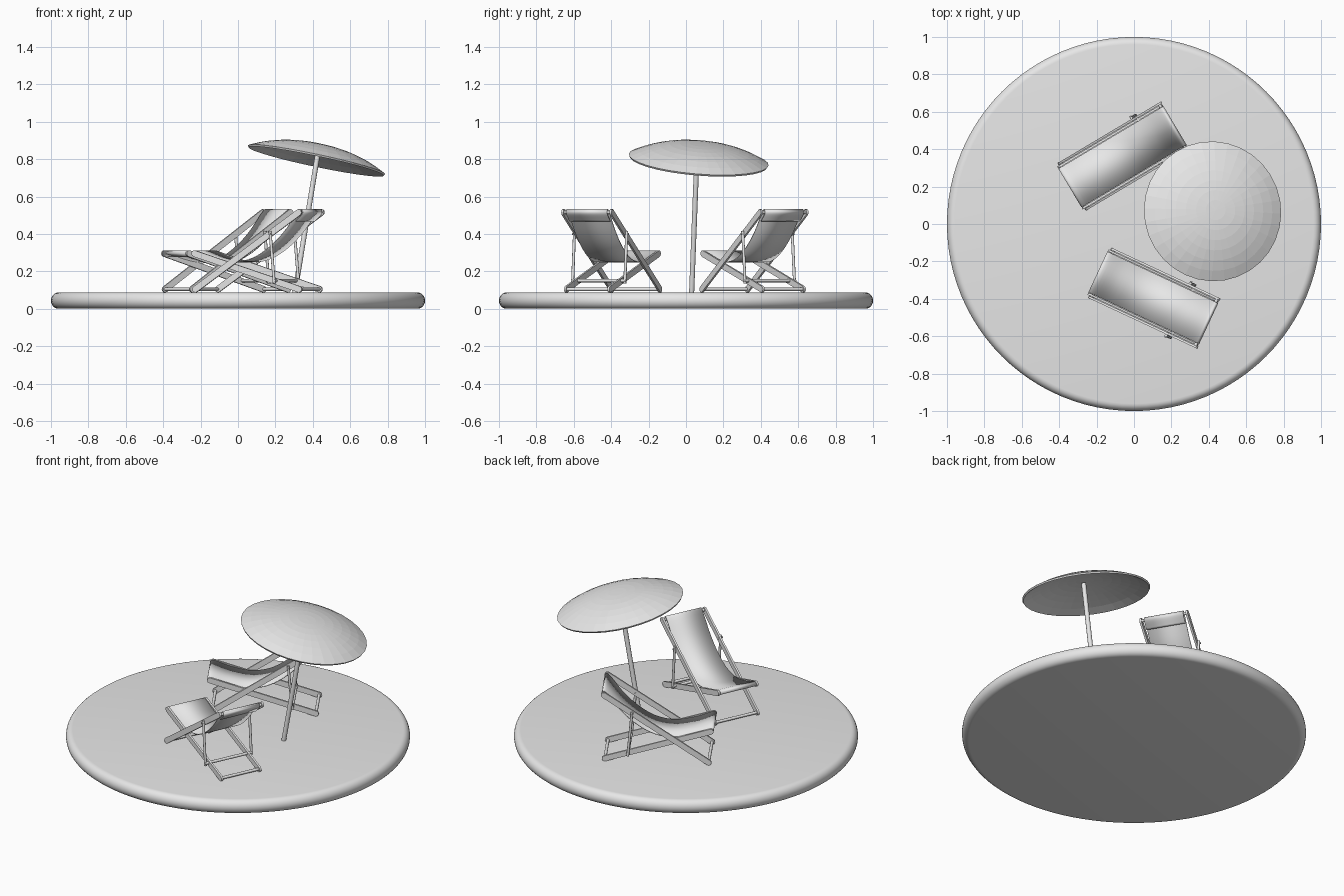
import bpy, bmesh, math
from mathutils import Matrix, Vector

cube = bpy.data.objects.get("Cube")
if cube:
    bpy.data.objects.remove(cube, do_unlink=True)

grey = bpy.data.materials.new("plain_grey")
grey.use_nodes = True
colour = (0.8, 0.8, 0.8, 1)
grey.diffuse_color = colour
grey.node_tree.nodes["Principled BSDF"].inputs["Base Color"].default_value = colour

GROUND = 0.087


def finish(name, bm, matrix=Matrix(), smooth=None):
    bmesh.ops.recalc_face_normals(bm, faces=bm.faces)
    mesh = bpy.data.meshes.new(name)
    bm.to_mesh(mesh)
    bm.free()
    mesh.materials.append(grey)
    obj = bpy.data.objects.new(name, mesh)
    obj.matrix_world = matrix
    bpy.context.collection.objects.link(obj)
    if smooth:
        bpy.ops.object.select_all(action='DESELECT')
        obj.select_set(True)
        bpy.context.view_layer.objects.active = obj
        bpy.ops.object.shade_smooth_by_angle(angle=math.radians(smooth))
    return obj


def lathe(name, profile, steps, matrix=Matrix(), smooth=None):
    bm = bmesh.new()
    verts = [bm.verts.new((r, 0, z)) for r, z in profile]
    edges = [bm.edges.new(pair) for pair in zip(verts, verts[1:])]
    bmesh.ops.spin(bm, geom=verts + edges, cent=(0, 0, 0), axis=(0, 0, 1),
                   angle=math.tau, steps=steps, use_duplicate=False)
    bmesh.ops.remove_doubles(bm, verts=bm.verts, dist=0.0001)
    return finish(name, bm, matrix, smooth)


def rod(name, a, b, radius, matrix=Matrix(), sides=10):
    a, b = Vector(a), Vector(b)
    bm = bmesh.new()
    place = Matrix.Translation((a + b) / 2) @ (b - a).to_track_quat('Z', 'Y').to_matrix().to_4x4()
    bmesh.ops.create_cone(bm, cap_ends=True, segments=sides, radius1=radius,
                          radius2=radius, depth=(b - a).length, matrix=place)
    return finish(name, bm, matrix, 40)


def rail(name, a, b, side, matrix, half=0.017, thick=0.012):
    # Flat board with rounded ends, standing in the side plane of the chair
    a, b = Vector(a), Vector(b)
    angle = math.atan2(b.y - a.y, b.x - a.x)
    bm = bmesh.new()
    ring = []
    for centre, start in ((b, angle - math.pi / 2), (a, angle + math.pi / 2)):
        for i in range(7):
            t = start + math.pi * i / 6
            ring.append(bm.verts.new((centre.x + half * math.cos(t), side - thick / 2,
                                      centre.y + half * math.sin(t))))
    face = bm.faces.new(ring)
    out = bmesh.ops.extrude_face_region(bm, geom=[face])
    bmesh.ops.translate(bm, vec=(0, thick, 0),
                        verts=[v for v in out["geom"] if isinstance(v, bmesh.types.BMVert)])
    return finish(name, bm, matrix, 40)


def smooth_path(points, cuts=5):
    # Catmull-Rom curve through the points
    pts = [Vector(p) for p in points]
    pts = [2 * pts[0] - pts[1]] + pts + [2 * pts[-1] - pts[-2]]
    path = []
    for p, q, r, s in zip(pts, pts[1:], pts[2:], pts[3:]):
        for i in range(cuts):
            t = i / cuts
            path.append(0.5 * (2 * q + (r - p) * t + (2 * p - 5 * q + 4 * r - s) * t * t
                               + (3 * q - p - 3 * r + s) * t ** 3))
    return path + [pts[-2]]


def cloth(name, path, half, matrix):
    bm = bmesh.new()
    rows = [[bm.verts.new((p.x, w, p.y)) for w in (-half, half)] for p in path]
    for a, b in zip(rows, rows[1:]):
        bm.faces.new((a[0], b[0], b[1], a[1]))
    obj = finish(name, bm, matrix, 60)
    mod = obj.modifiers.new("thickness", 'SOLIDIFY')
    mod.thickness = 0.005
    mod.offset = 0


def deck_chair(prefix, x, y, degrees):
    m = Matrix.Translation((x, y, 0)) @ Matrix.Rotation(math.radians(degrees), 4, 'Z')
    head, head_foot = (0.31, 0.515), (-0.3, GROUND + 0.017)
    seat, seat_foot = (-0.312, 0.295), (0.305, GROUND + 0.017)
    strut_top, strut_low = (0.145, 0.4), (0.17, 0.15)

    for s, label in ((1, "left"), (-1, "right")):
        rail(f"{prefix}_{label}_back_rail", head_foot, head, s * 0.142, m)
        rail(f"{prefix}_{label}_seat_rail", seat, seat_foot, s * 0.128, m)
        rod(f"{prefix}_{label}_strut", (strut_top[0], s * 0.154, strut_top[1] + 0.015),
            (strut_low[0], s * 0.154, strut_low[1] - 0.015), 0.008, m)
        rod(f"{prefix}_{label}_strut_pin", (strut_top[0], s * 0.135, strut_top[1]),
            (strut_top[0], s * 0.166, strut_top[1]), 0.006, m)

    # Cross bars
    bars = (("head_bar", head, 0.142), ("front_foot_bar", head_foot, 0.142),
            ("seat_bar", seat, 0.128), ("rear_foot_bar", seat_foot, 0.128),
            ("strut_bar", strut_low, 0.16))
    for label, (u, z), half in bars:
        rod(f"{prefix}_{label}", (u, -half, z), (u, half, z), 0.009, m)

    # Hanging cloth, wrapped over the end bars
    sling = [(-0.305, 0.28), (-0.326, 0.293), (-0.31, 0.308), (-0.21, 0.272),
             (-0.09, 0.25), (0.02, 0.268), (0.12, 0.325), (0.21, 0.408),
             (0.3, 0.522), (0.32, 0.522), (0.318, 0.505), (0.28, 0.468)]
    cloth(f"{prefix}_sling", smooth_path(sling), 0.12, m)


# Round base with soft edges
rim = [(0.96 + 0.04 * math.cos(t), GROUND / 2 + GROUND / 2 * math.sin(t))
       for t in (math.pi * (i / 12 - 0.5) for i in range(13))]
lathe("round_base", [(0, 0)] + rim + [(0, GROUND)], 96, smooth=40)

# Two deck chairs
deck_chair("front_chair", 0.105, -0.395, -25)
deck_chair("back_chair", -0.06, 0.361, 30.8)

# Leaning parasol
tilt = Vector((0.21, 0.08, 1)).to_track_quat('Z', 'Y').to_matrix().to_4x4()
place = Matrix.Translation((0.42, 0.068, 0.797)) @ tilt
dome = [(0.375 * k / 7, 0.085 * (1 - (k / 7) ** 2.3)) for k in range(8)]
under = [(r * 0.985, z - 0.01) for r, z in reversed(dome)]
lathe("parasol_canopy", dome + under, 32, place)
rod("parasol_pole", (0.303, 0.03, GROUND - 0.005), (0.432, 0.06, 0.86), 0.014, sides=12)
